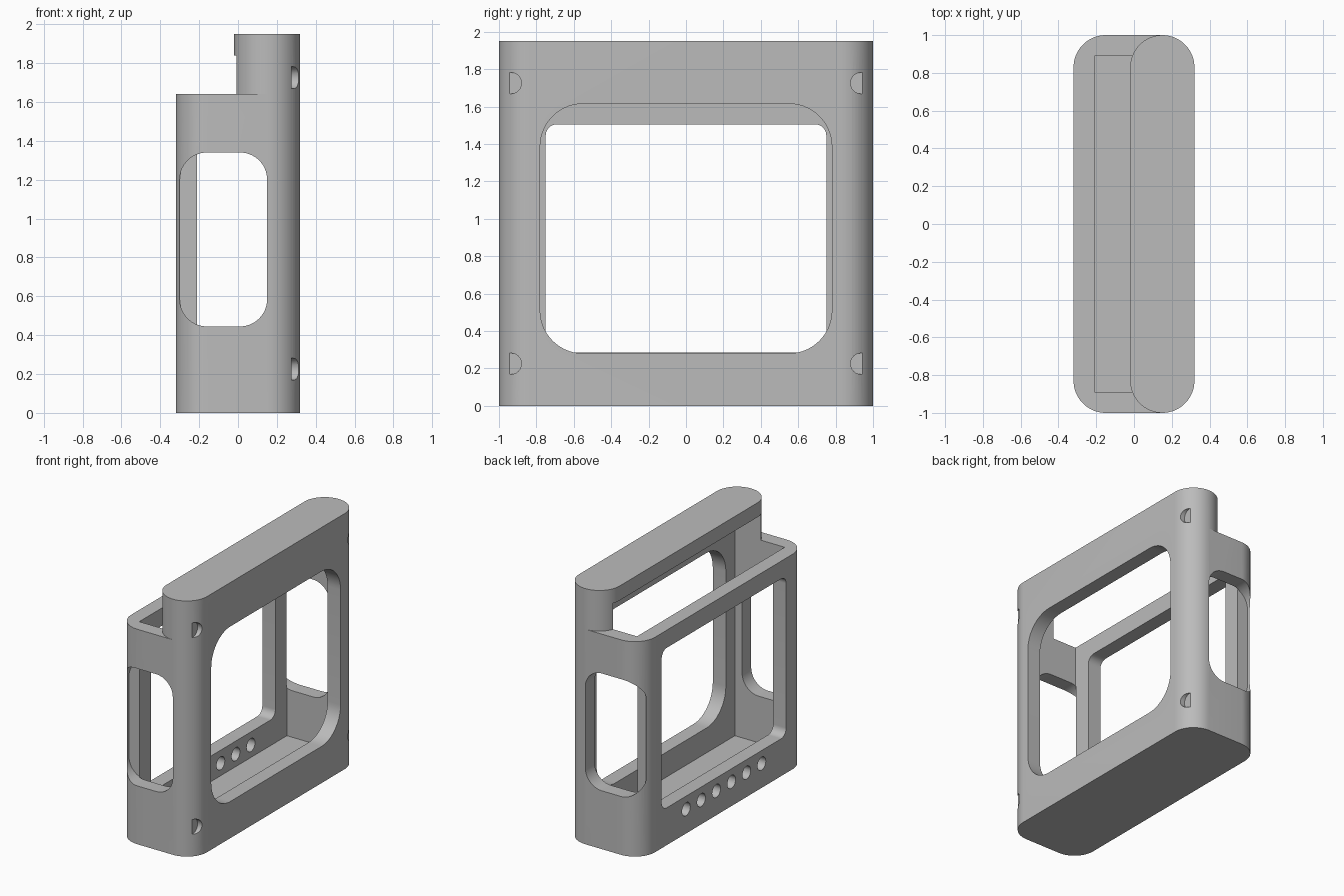
import bpy, bmesh, math
from mathutils import Vector

cube = bpy.data.objects.get("Cube")
if cube:
    bpy.data.objects.remove(cube, do_unlink=True)

grey = bpy.data.materials.new("plain_grey")
grey.use_nodes = True
colour = (0.5, 0.5, 0.5, 1)
grey.diffuse_color = colour
grey.node_tree.nodes["Principled BSDF"].inputs["Base Color"].default_value = colour


def arc(cx, cy, r, start, end, steps=14):
    angles = [math.radians(start + (end - start) * i / steps) for i in range(steps + 1)]
    return [(cx + r * math.cos(a), cy + r * math.sin(a)) for a in angles]


def rounded(a0, a1, b0, b1, r):
    """Outline of a rectangle with round corners."""
    pts = []
    for i, (a, b) in enumerate([(a1 - r, b1 - r), (a0 + r, b1 - r), (a0 + r, b0 + r), (a1 - r, b0 + r)]):
        pts += arc(a, b, r, 90 * i, 90 * i + 90)
    return pts


def prism(name, outline, axis, low, high):
    """Extrude a flat outline along the named axis."""
    place = {"x": lambda a, b, c: (c, a, b),
             "y": lambda a, b, c: (a, c, b),
             "z": lambda a, b, c: (a, b, c)}[axis]
    bm = bmesh.new()
    face = bm.faces.new([bm.verts.new(place(a, b, low)) for a, b in outline])
    out = bmesh.ops.extrude_face_region(bm, geom=[face])
    verts = [v for v in out["geom"] if isinstance(v, bmesh.types.BMVert)]
    bmesh.ops.translate(bm, verts=verts, vec=Vector(place(0, 0, high - low)))
    bmesh.ops.recalc_face_normals(bm, faces=bm.faces)
    mesh = bpy.data.meshes.new(name)
    bm.to_mesh(mesh)
    bm.free()
    mesh.materials.append(grey)
    obj = bpy.data.objects.new(name, mesh)
    bpy.context.collection.objects.link(obj)
    return obj


def box(name, x0, x1, y0, y1, z0, z1):
    return prism(name, [(x0, y0), (x1, y0), (x1, y1), (x0, y1)], "z", z0, z1)


# Outer shell, full height
frame = prism("frame", rounded(-0.32, 0.32, -1, 1, 0.17), "z", 0, 1.95)

# Step that leaves a round-ended cap on the tall side
step = ([(-1, -1.2), (0.15, -1.2)] + arc(0.15, -0.83, 0.17, 270, 180)
        + arc(0.15, 0.83, 0.17, 180, 90) + [(0.15, 1.2), (-1, 1.2)])
cutters = [
    prism("step_cutter", step, "z", 1.64, 2.2),
    box("cap_lip_cutter", -0.5, -0.01, -1.2, 1.2, 1.64, 1.84),
    box("cavity_cutter", -0.21, 0.21, -0.89, 0.89, 0.09, 1.84),
    # Large windows in the two broad walls
    prism("large_window_cutter", rounded(-0.78, 0.78, 0.28, 1.615, 0.23), "x", 0.1, 1),
    prism("low_window_cutter", rounded(-0.75, 0.75, 0.285, 1.505, 0.06), "x", -1, -0.1),
]

# End windows and blind screw holes, one set at each end
for side in (-1, 1):
    low, high = sorted((side * 0.885, side * 1.2))
    cutters.append(prism("end_window_cutter", rounded(-0.3, 0.15, 0.445, 1.34, 0.14), "y", low, high))
    for z in (0.225, 1.725):
        hole = arc(side * 0.937, z, 0.057, 0, 345, 23)
        cutters.append(prism("screw_hole_cutter", hole, "x", 0.275, 0.5))

# Row of round holes below the low window
for i in range(6):
    hole = arc((i - 2.5) * 0.182, 0.185, 0.05, 0, 345, 23)
    cutters.append(prism("row_hole_cutter", hole, "x", -0.6, -0.1))

bpy.context.view_layer.objects.active = frame
for cutter in cutters:
    mod = frame.modifiers.new("cut", "BOOLEAN")
    mod.operation = "DIFFERENCE"
    mod.solver = "EXACT"
    mod.object = cutter
    bpy.ops.object.modifier_apply(modifier=mod.name)
    bpy.data.objects.remove(cutter, do_unlink=True)

bpy.ops.object.select_all(action="DESELECT")
frame.select_set(True)
bpy.ops.object.shade_smooth_by_angle(angle=math.radians(30))
